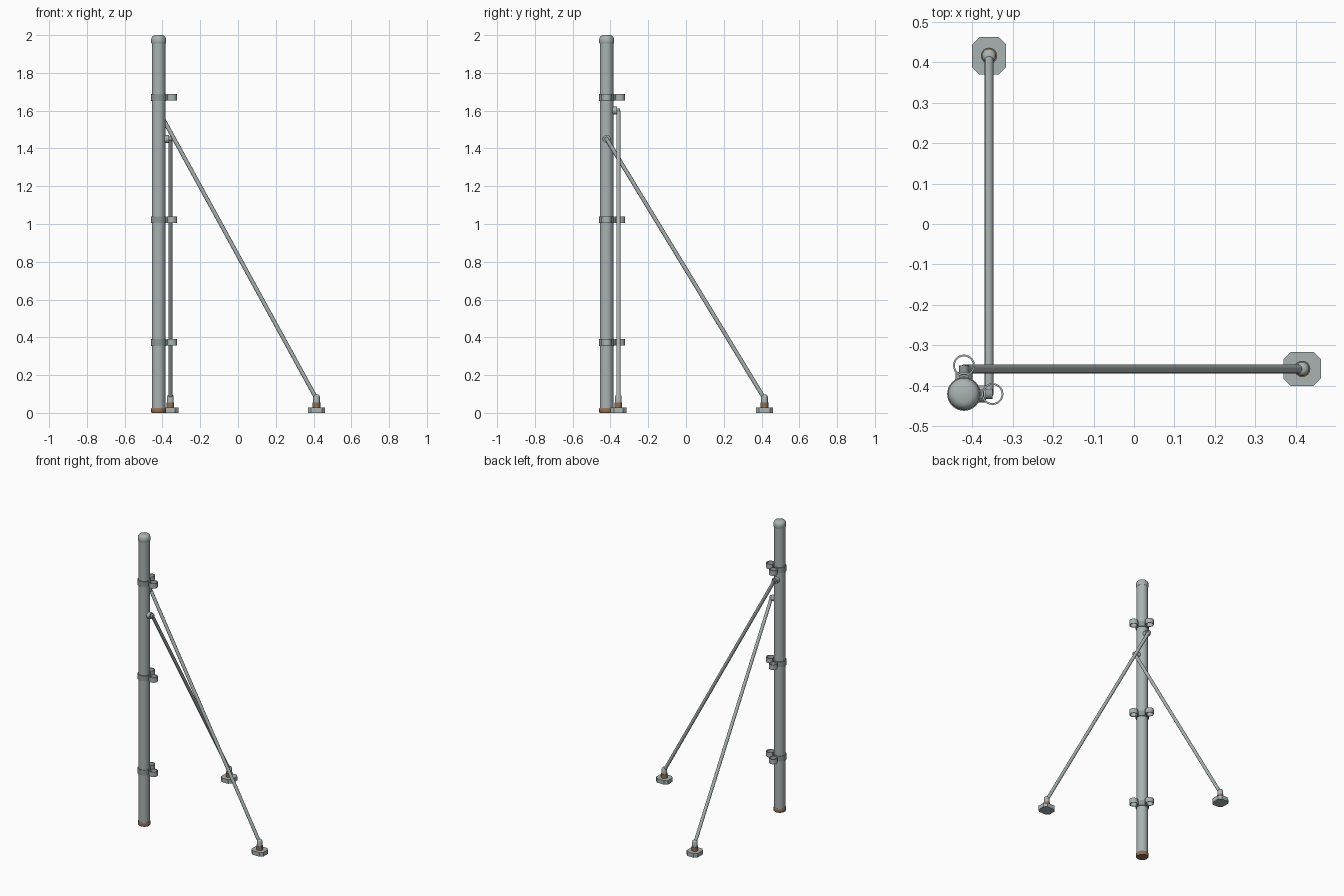
import bpy, bmesh, math
from mathutils import Vector

if "Cube" in bpy.data.objects:
    bpy.data.objects.remove(bpy.data.objects["Cube"])

def material(name, col):
    m = bpy.data.materials.new(name)
    m.diffuse_color = (*col, 1)
    m.use_nodes = True
    m.node_tree.nodes["Principled BSDF"].inputs["Base Color"].default_value = m.diffuse_color
    return m

STEEL = material("steel", (0.40, 0.45, 0.45))
DARK = material("dark_steel", (0.27, 0.31, 0.31))
RUST = material("brown_seal", (0.28, 0.16, 0.09))
P = -0.42   # post centre in x and y
B = -0.358  # sideways offset of each brace
F = 0.4155  # foot distance

def finish(name, bm, mat, smooth=True):
    bmesh.ops.recalc_face_normals(bm, faces=bm.faces[:])
    me = bpy.data.meshes.new(name)
    bm.to_mesh(me)
    bm.free()
    ob = bpy.data.objects.new(name, me)
    bpy.context.collection.objects.link(ob)
    me.materials.append(mat)
    if smooth:
        bpy.ops.object.select_all(action='DESELECT')
        ob.select_set(True)
        bpy.context.view_layer.objects.active = ob
        bpy.ops.object.shade_smooth_by_angle(angle=math.radians(35))
    return ob

def lathe(name, profile, origin, mat, axis=(0, 0, 1), n=24, closed=False):
    """Revolve (radius, height) points about an axis; ends are capped unless closed."""
    bm = bmesh.new()
    q = Vector((0, 0, 1)).rotation_difference(Vector(axis).normalized())
    o = Vector(origin)
    rings = [[bm.verts.new(o + q @ Vector((r * math.cos(2 * math.pi * i / n),
              r * math.sin(2 * math.pi * i / n), h))) for i in range(n)]
             for r, h in profile]
    pairs = list(zip(rings, rings[1:]))
    if closed:
        pairs.append((rings[-1], rings[0]))
    else:
        bm.faces.new(rings[0])
        bm.faces.new(rings[-1])
    for a, b in pairs:
        for i in range(n):
            j = (i + 1) % n
            bm.faces.new((a[i], a[j], b[j], b[i]))
    return finish(name, bm, mat)

def rod(name, a, b, r, mat, n=16):
    d = Vector(b) - Vector(a)
    return lathe(name, [(r, 0), (r, d.length)], a, mat, d, n)

def tube(name, c, ro, ri, h, mat, n=24):
    return lathe(name, [(ro, -h / 2), (ro, h / 2), (ri, h / 2), (ri, -h / 2)], c, mat, n=n, closed=True)

def block(name, c, s, mat):
    bm = bmesh.new()
    bmesh.ops.create_cube(bm, size=1)
    for v in bm.verts:
        v.co = Vector(c) + Vector([v.co[i] * s[i] for i in range(3)])
    return finish(name, bm, mat, False)

# Post with bottom seal and domed cap
lathe("post", [(0.036, 0.02), (0.036, 1.965)], (P, P, 0), STEEL, n=32)
lathe("post_bottom_seal", [(0.037, 0), (0.0395, 0.004), (0.0395, 0.022), (0.037, 0.026)],
      (P, P, 0), RUST, n=32)
lathe("post_cap", [(0.037, 1.955), (0.0395, 1.96), (0.0395, 1.978), (0.036, 1.989),
                   (0.030, 1.996), (0.020, 2.0)], (P, P, 0), STEEL, n=32)

# Clamp bands, each carrying two open rings
for k, z in enumerate((0.373, 1.022, 1.67)):
    tube(f"clamp_band_{k}", (P, P, z), 0.0415, 0.035, 0.036, DARK, 32)
    for d, (dx, dy) in {"x": (1, 0), "y": (0, 1)}.items():
        tube(f"clamp_ring_{d}_{k}", (P + 0.0705 * dx, P + 0.0705 * dy, z), 0.027, 0.0225, 0.034, STEEL)
        block(f"clamp_lug_{d}_{k}", (P + 0.043 * dx, P + 0.043 * dy, z),
              (0.012 if dx else 0.022, 0.012 if dy else 0.022, 0.026), DARK)

# Two braces at right angles, each with pivot, joint and foot
for tag, swap, zt in (("x", False, 1.60), ("y", True, 1.45)):
    def at(u, v, z):
        return (v, u, z) if swap else (u, v, z)
    rod(f"brace_{tag}", at(P, B, zt), at(F, B, 0.075), 0.0108, STEEL)
    rod(f"brace_pivot_{tag}", at(P, P + 0.03, zt), at(P, B - 0.007, zt), 0.021, STEEL, 20)
    rod(f"brace_pivot_pin_{tag}", at(P, P + 0.03, zt), at(P, B + 0.009, zt), 0.0125, DARK)
    # Foot: eight-sided plate, brown collar and ball joint
    bm = bmesh.new()
    a, b, c = 0.046, 0.042, 0.018
    outline = [(a, b - c), (a - c, b), (c - a, b), (-a, b - c),
               (-a, c - b), (c - a, -b), (a - c, -b), (a, c - b)]
    base = bm.faces.new([bm.verts.new(at(F + u, B + v, 0)) for u, v in outline])
    ext = bmesh.ops.extrude_face_region(bm, geom=[base], use_keep_orig=True)
    for v in ext["geom"]:
        if isinstance(v, bmesh.types.BMVert):
            v.co.z = 0.028
    finish(f"foot_plate_{tag}", bm, STEEL, False)
    lathe(f"foot_collar_{tag}", [(0.02, 0.027), (0.02, 0.056)], at(F, B, 0), RUST)
    lathe(f"foot_joint_{tag}", [(0.0175, 0.05), (0.0175, 0.085), (0.014, 0.094), (0.008, 0.098)],
          at(F, B, 0), STEEL)
